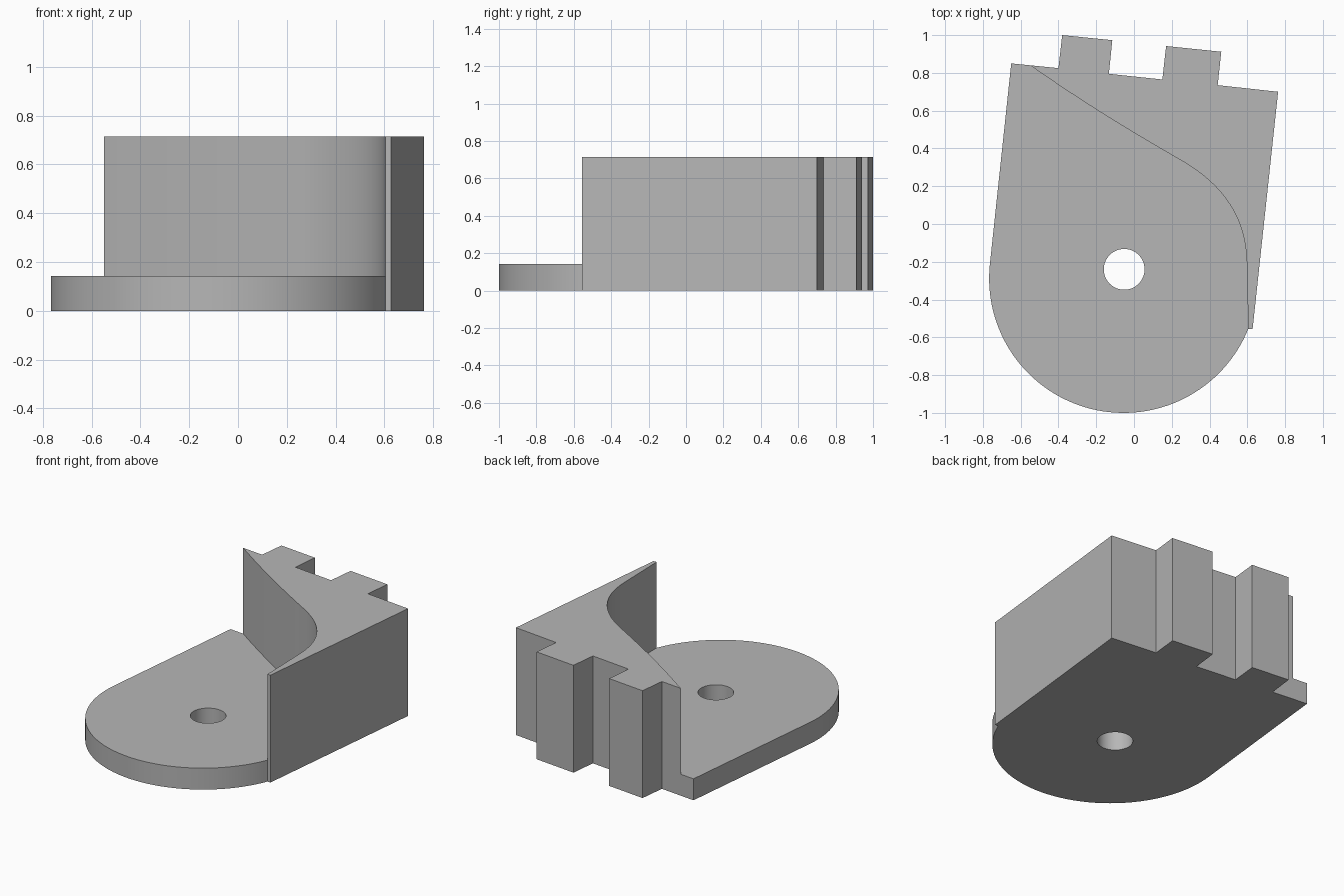
import bpy
import bmesh
from math import radians, cos, sin
from mathutils import Vector
from mathutils.geometry import interpolate_bezier

if "Cube" in bpy.data.objects:
    bpy.data.objects.remove(bpy.data.objects["Cube"])

PLATE_TOP, WALL_TOP = 0.143, 0.715

grey = bpy.data.materials.new("plain grey")
grey.use_nodes = True
grey.diffuse_color = (0.47, 0.47, 0.47, 1)
grey.node_tree.nodes["Principled BSDF"].inputs["Base Color"].default_value = grey.diffuse_color


def arc(cx, cy, r, start, end, steps):
    angles = [radians(start + (end - start) * i / steps) for i in range(steps + 1)]
    return [(cx + r * cos(a), cy + r * sin(a)) for a in angles]


def bezier(points, steps):
    return [(p.x, p.y) for p in interpolate_bezier(*[Vector((x, y, 0)) for x, y in points], steps)]


def prism(name, outline, bottom, top):
    """Extrude a counter-clockwise outline between two heights."""
    bm = bmesh.new()
    face = bm.faces.new([bm.verts.new((x, y, bottom)) for x, y in outline])
    result = bmesh.ops.extrude_face_region(bm, geom=[face], use_keep_orig=True)
    lifted = [v for v in result["geom"] if isinstance(v, bmesh.types.BMVert)]
    bmesh.ops.translate(bm, verts=lifted, vec=(0, 0, top - bottom))
    bmesh.ops.recalc_face_normals(bm, faces=bm.faces)
    mesh = bpy.data.meshes.new(name)
    bm.to_mesh(mesh)
    bm.free()
    mesh.materials.append(grey)
    obj = bpy.data.objects.new(name, mesh)
    bpy.context.collection.objects.link(obj)
    return obj


# Rounded front edge, ending at the foot of the wall
front_arc = arc(-0.055, -0.288, 0.712, 173.8, 338, 64)
wall_foot = front_arc[-1]

# Right side and toothed back edge, from right to left
back_edge = [(0.628, -0.555), (0.763, 0.70), (0.443, 0.735), (0.462, 0.912),
             (0.17, 0.942), (0.15, 0.765), (-0.133, 0.795), (-0.115, 0.973),
             (-0.38, 1.0), (-0.40, 0.825)]

# Curved inner face of the wall, from left to right
inner = bezier([(-0.55, 0.84), (-0.25, 0.63), (0.0, 0.48), (0.27, 0.325)], 10)
inner += bezier([(0.27, 0.325), (0.49, 0.19), (0.59, 0.02), (0.597, -0.2)], 28)[1:]

body = prism("bracket_body", front_arc + back_edge + [(-0.65, 0.85)], 0, PLATE_TOP)
wall = prism("wall", back_edge + inner + [wall_foot], 0, WALL_TOP)
pin = prism("hole_cutter", arc(-0.052, -0.24, 0.108, 0, 352.5, 47), -0.1, 0.4)

# Join the wall, drill the hole, and merge coplanar faces
for tool, operation in ((wall, "UNION"), (pin, "DIFFERENCE")):
    tool.hide_render = True
    mod = body.modifiers.new(operation.lower(), "BOOLEAN")
    mod.object, mod.operation, mod.solver = tool, operation, "EXACT"
merge = body.modifiers.new("merge_flats", "DECIMATE")
merge.decimate_type = "DISSOLVE"
merge.angle_limit = radians(0.3)

bpy.ops.object.select_all(action="DESELECT")
body.select_set(True)
bpy.context.view_layer.objects.active = body
for name in [m.name for m in body.modifiers]:
    bpy.ops.object.modifier_apply(modifier=name)
for tool in (wall, pin):
    bpy.data.objects.remove(tool)
bpy.ops.object.shade_smooth_by_angle(angle=radians(25))
